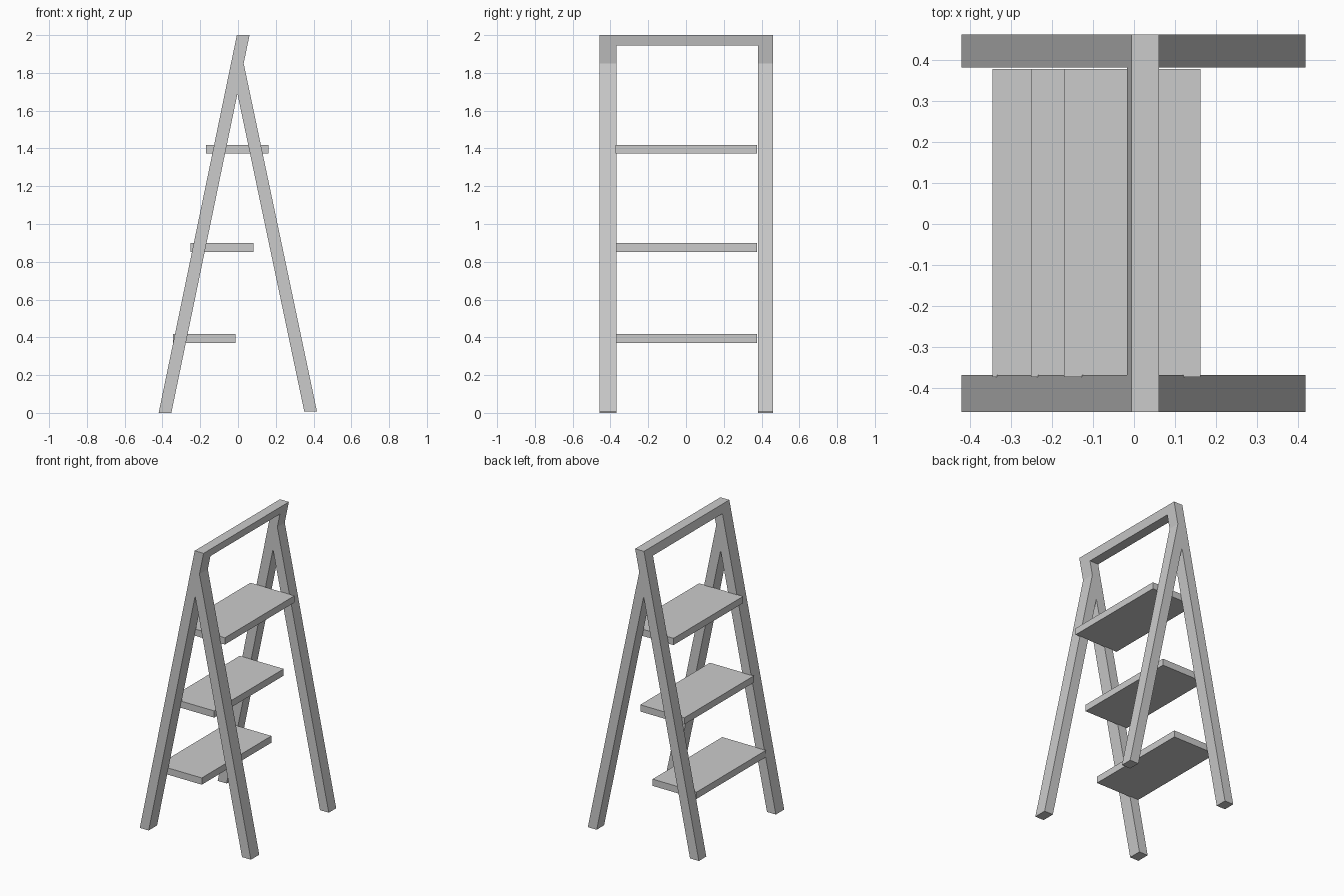
import bpy, bmesh

if "Cube" in bpy.data.objects:
    bpy.data.objects.remove(bpy.data.objects["Cube"])


def extrude_profile(name, profile, y0, y1):
    """Extrude an (x, z) outline along y into a closed flat-shaded solid."""
    bm = bmesh.new()
    face = bm.faces.new([bm.verts.new((x, y0, z)) for x, z in profile])
    ext = bmesh.ops.extrude_face_region(bm, geom=[face])
    moved = [v for v in ext["geom"] if isinstance(v, bmesh.types.BMVert)]
    bmesh.ops.translate(bm, verts=moved, vec=(0, y1 - y0, 0))
    bmesh.ops.recalc_face_normals(bm, faces=bm.faces)
    mesh = bpy.data.meshes.new(name)
    bm.to_mesh(mesh)
    bm.free()
    obj = bpy.data.objects.new(name, mesh)
    bpy.context.collection.objects.link(obj)
    return obj


# Slanted main leg line: left edge x at a given height, and leg width in x
LEG_W = 0.067


def leg_x(z):
    return -0.42 + 0.207 * z


# Side frames: full-height leg with the shorter rear leg branching off it
frame = [
    (leg_x(0), 0), (leg_x(0) + LEG_W, 0),
    (-0.003, 1.69), (0.351, 0.007), (0.418, 0.007), (0.030, 1.85),
    (leg_x(2) + LEG_W, 2), (leg_x(2), 2),
]
extrude_profile("side_frame_front", frame, -0.458, -0.368)
extrude_profile("side_frame_back", frame, 0.381, 0.461)

# Top handle bar, flush with the slanted legs
bar = [
    (leg_x(1.944), 1.944), (leg_x(1.944) + LEG_W, 1.944),
    (leg_x(2) + LEG_W, 2), (leg_x(2), 2),
]
extrude_profile("top_handle_bar", bar, -0.368, 0.381)

# Flat steps
STEP_W, STEP_T = 0.332, 0.046
for name, x, z in (("lower_step", -0.344, 0.371),
                   ("middle_step", -0.251, 0.853),
                   ("upper_step", -0.170, 1.373)):
    outline = [(x, z), (x + STEP_W, z), (x + STEP_W, z + STEP_T), (x, z + STEP_T)]
    extrude_profile(name, outline, -0.373, 0.377)
